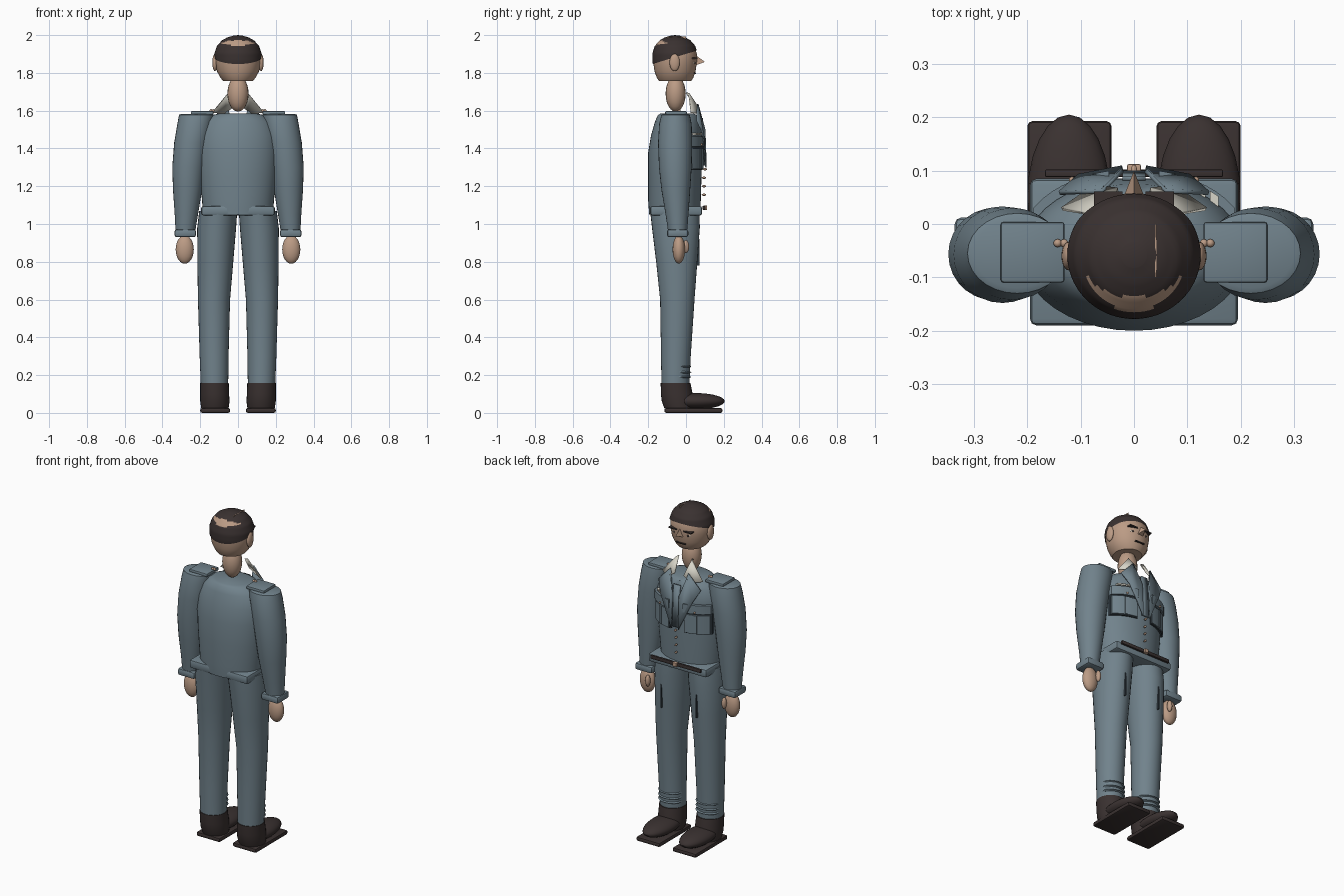
import bpy, bmesh, math
from mathutils import Vector, Matrix

if "Cube" in bpy.data.objects:
    bpy.data.objects.remove(bpy.data.objects["Cube"])


def material(name, rgb):
    m = bpy.data.materials.new(name)
    m.diffuse_color = (*rgb, 1)
    m.use_nodes = True
    m.node_tree.nodes["Principled BSDF"].inputs["Base Color"].default_value = m.diffuse_color
    return m


BLUE = material("blue_grey_cloth", (0.165, 0.225, 0.262))
DARK = material("dark_brown", (0.042, 0.031, 0.030))
SKIN = material("skin", (0.50, 0.33, 0.235))
CREAM = material("cream_cloth", (0.68, 0.66, 0.58))
SLIT = material("dark_blue_seam", (0.035, 0.05, 0.062))


def finish(name, bm, *mats, angle=40):
    bmesh.ops.recalc_face_normals(bm, faces=bm.faces)
    me = bpy.data.meshes.new(name)
    bm.to_mesh(me)
    bm.free()
    for m in mats:
        me.materials.append(m)
    me.shade_smooth()
    me.set_sharp_from_angle(angle=math.radians(angle))
    ob = bpy.data.objects.new(name, me)
    bpy.context.collection.objects.link(ob)
    return ob


def loft(name, rings, mat, n=28):
    """Capped stack of ellipses; ring = (z, x0, x1, y0, y1)."""
    bm = bmesh.new()
    loops = []
    for z, x0, x1, y0, y1 in rings:
        loops.append([bm.verts.new(((x0 + x1) / 2 + (x1 - x0) / 2 * math.cos(a),
                                    (y0 + y1) / 2 + (y1 - y0) / 2 * math.sin(a), z))
                      for a in (2 * math.pi * i / n for i in range(n))])
    for a, b in zip(loops, loops[1:]):
        for i in range(n):
            bm.faces.new((a[i], a[(i + 1) % n], b[(i + 1) % n], b[i]))
    bm.faces.new(loops[0])
    bm.faces.new(loops[-1])
    return finish(name, bm, mat)


def ball(name, c, r, mat, n=20):
    bm = bmesh.new()
    bmesh.ops.create_uvsphere(bm, u_segments=n, v_segments=n // 2 + 2, radius=1)
    bm.transform(Matrix.Translation(c) @ Matrix.Diagonal((*r, 1)))
    return finish(name, bm, mat)


def box(name, lo, hi, mat, bevel=0.0):
    lo, hi = Vector(lo), Vector(hi)
    bm = bmesh.new()
    bmesh.ops.create_cube(bm, size=1)
    bm.transform(Matrix.Translation((lo + hi) / 2) @ Matrix.Diagonal((*(hi - lo), 1)))
    if bevel:
        bmesh.ops.bevel(bm, geom=bm.edges[:], offset=bevel, segments=2, profile=0.5, affect='EDGES')
    return finish(name, bm, mat)


def plate(name, points, mat, thick=0.008):
    bm = bmesh.new()
    f = bm.faces.new([bm.verts.new(p) for p in points])
    bmesh.ops.triangulate(bm, faces=[f])
    ob = finish(name, bm, mat)
    mod = ob.modifiers.new("thickness", 'SOLIDIFY')
    mod.thickness, mod.offset = thick, 0
    return ob


def chest_plate(name, s, x0, x1, z0, z1, out, mat):
    """Slab that follows the curve of the chest, standing out from it."""
    bm = bmesh.new()
    n, rows = 8, []
    for i in range(n + 1):
        x = x0 + (x1 - x0) * i / n
        y = -0.055 + 0.14 * math.sqrt(1 - (x / 0.215) ** 2)
        rows.append([bm.verts.new((s * x, yy, z)) for yy, z in
                     ((y - 0.01, z0), (y + out, z0), (y + out, z1), (y - 0.01, z1))])
    for a, b in zip(rows, rows[1:]):
        for i in range(4):
            bm.faces.new((a[i], a[(i + 1) % 4], b[(i + 1) % 4], b[i]))
    bm.faces.new(rows[0])
    bm.faces.new(rows[-1])
    return finish(name, bm, mat)


# Jacket body and hem
loft("jacket", [(1.05, -.185, .185, -.195, .075), (1.12, -.19, .19, -.20, .078),
                (1.25, -.203, .203, -.20, .082), (1.38, -.21, .21, -.20, .085),
                (1.47, -.205, .205, -.185, .085), (1.54, -.18, .18, -.165, .075),
                (1.575, -.14, .14, -.15, .06), (1.585, -.10, .10, -.135, .04)], BLUE, 40)
box("jacket_hem", (-.195, -.19, 1.045), (.195, .085, 1.095), BLUE, .012)

# Head: rings give the skull, hair is a shell cut by a slanted line
SKULL = [(1.757, .078, .085), (1.775, .094, .097), (1.81, .112, .109), (1.86, .121, .116),
         (1.90, .121, .116), (1.94, .107, .103), (1.97, .080, .077), (1.985, .052, .05), (1.994, .02, .02)]
loft("head", [(z, -rx, rx, -.058 - ry, -.058 + ry) for z, rx, ry in SKULL], SKIN, 40)


def skull_radius(z):
    for (z0, a, b), (z1, c, d) in zip(SKULL, SKULL[1:]):
        if z <= z1:
            t = (z - z0) / (z1 - z0)
            return a + (c - a) * t, b + (d - b) * t
    return SKULL[-1][1:]


bm = bmesh.new()
N, ROWS, loops = 72, 24, []
for j in range(ROWS):
    ring = []
    for i in range(N):
        a = 2 * math.pi * i / N
        low = 1.88 + 0.036 * math.sin(a)
        z = low + (1.994 - low) * math.sin(math.pi / 2 * j / (ROWS - 1))
        rx, ry = skull_radius(z)
        ring.append(bm.verts.new(((rx + .004) * math.cos(a), -.058 + (ry + .004) * math.sin(a), z + .003)))
    loops.append(ring)
for a, b in zip(loops, loops[1:]):
    for i in range(N):
        bm.faces.new((a[i], a[(i + 1) % N], b[(i + 1) % N], b[i]))
top = bm.verts.new((0, -.058, 2.0))
for i in range(N):
    bm.faces.new((loops[-1][i], loops[-1][(i + 1) % N], top))
# Bare crescent at the back of the hair
for f in bm.faces:
    c = f.calc_center_median()
    if abs(c.x) < .093:
        k = math.sqrt(1 - (c.x / .093) ** 2)
        f.material_index = int(-.075 - .088 * k < c.y < -.075 - .062 * k and c.z > 1.92)
finish("hair", bm, DARK, SKIN)
box("hair_parting", (.039, -.10, 1.975), (.042, .0, 1.992), SKIN)

# Neck, nose, mouth
ball("neck", (0, -.055, 1.69), (.056, .053, .095), SKIN)
bm = bmesh.new()
nose = [bm.verts.new(p) for p in ((-.022, .045, 1.838), (.022, .045, 1.838), (0, .05, 1.895), (0, .10, 1.858))]
for t in ((0, 1, 2), (0, 1, 3), (1, 2, 3), (0, 2, 3)):
    bm.faces.new([nose[i] for i in t])
finish("nose", bm, SKIN)
box("mouth", (-.03, .03, 1.795), (.03, .054, 1.801), DARK)

# Belt, buckle, buttons, front placket
box("belt", (-.167, .088, 1.075), (.167, .102, 1.096), DARK, .003)
box("buckle", (-.013, .09, 1.074), (.013, .112, 1.097), SKIN, .003)
for i in range(4):
    ball("front_button", (0, .095 if i else .1, 1.29 - .045 * i), (.006, .012, .006), SKIN, 10)
plate("front_placket", [(-.022, .085, 1.56), (.022, .085, 1.56), (.022, .096, 1.31), (-.022, .096, 1.31)], BLUE)

for s in (-1, 1):
    side = "left_" if s < 0 else "right_"

    def mirror_loft(name, rings, mat, n=28):
        return loft(side + name, [(z, s * a, s * b, c, d) for z, a, b, c, d in rings], mat, n)

    def mirror_box(name, x0, x1, y0, y1, z0, z1, mat, bevel=0.0):
        xs = sorted((s * x0, s * x1))
        return box(side + name, (xs[0], y0, z0), (xs[1], y1, z1), mat, bevel)

    def mirror_plate(name, pts, mat):
        return plate(side + name, [(s * x, y, z) for x, y, z in pts], mat)

    # Face
    ball(side + "ear", (s * .122, -.06, 1.855), (.014, .027, .046), SKIN)
    mirror_box("eyebrow", .022, .075, .03, .061, 1.874, 1.881, DARK)
    ball(side + "eye_white", (s * .045, .036, 1.853), (.018, .012, .008), CREAM, 12)
    ball(side + "pupil", (s * .045, .043, 1.853), (.008, .008, .008), DARK, 12)

    # Sleeve, cuff, hand
    mirror_loft("sleeve", [(.95, .228, .33, -.093, .005), (1.05, .212, .335, -.108, .013),
                           (1.18, .19, .344, -.13, .022), (1.3, .175, .348, -.143, .03),
                           (1.43, .155, .338, -.148, .033), (1.53, .135, .321, -.142, .03),
                           (1.578, .125, .312, -.13, .02), (1.583, .14, .30, -.12, .01)], BLUE)
    mirror_box("cuff", .222, .336, -.10, .012, .93, .972, BLUE, .012)
    ball(side + "hand", (s * .282, -.038, .865), (.048, .033, .075), SKIN)
    ball(side + "thumb", (s * .255, .0, .88), (.014, .016, .035), SKIN, 12)

    # Shoulder strap with buttons
    mirror_box("shoulder_strap", .13, .25, -.11, .004, 1.578, 1.598, BLUE, .006)
    for x in (.131, .143):
        ball(side + "strap_button", (s * x, -.036, 1.60), (.008, .008, .008), SKIN, 10)

    # Shirt collar and lapel
    mirror_plate("collar", [(.045, .0, 1.695), (.055, .015, 1.69), (.135, .028, 1.59),
                            (.075, .07, 1.585), (.03, .065, 1.615)], CREAM)
    mirror_plate("lapel", [(.06, .062, 1.635), (.14, .058, 1.55), (.105, .09, 1.48),
                           (.022, .106, 1.30), (.022, .1, 1.50)], BLUE)

    # Chest pocket, flap, button
    chest_plate(side + "pocket_shadow", s, .047, .188, 1.285, 1.455, .005, SLIT)
    chest_plate(side + "chest_pocket", s, .052, .183, 1.29, 1.40, .012, BLUE)
    chest_plate(side + "pocket_pleat", s, .108, .124, 1.29, 1.40, .017, BLUE)
    chest_plate(side + "pocket_flap", s, .047, .188, 1.41, 1.462, .018, BLUE)
    ball(side + "pocket_button", (s * .116, .083, 1.42), (.006, .006, .006), SKIN, 10)

    # Trouser leg, side slit, ankle folds
    mirror_loft("trouser_leg", [(.15, .052, .197, -.13, .018), (.3, .05, .203, -.132, .025),
                                (.6, .042, .212, -.137, .045), (.8, .025, .215, -.158, .06),
                                (.98, .01, .216, -.18, .073), (1.07, .004, .205, -.19, .072)], BLUE, 32)
    mirror_box("trouser_slit", .115, .121, .03, .072, .78, .92, SLIT)
    for z in (.19, .215, .245):
        mirror_loft("ankle_fold", [(z - .006, .054, .196, -.10, .018), (z, .052, .198, -.10, .029),
                                   (z + .006, .054, .196, -.10, .018)], BLUE, 24)

    # Boot: shaft, toe, sole
    mirror_loft("boot_shaft", [(.025, .05, .195, -.115, .04), (.06, .045, .2, -.128, .04),
                               (.10, .047, .2, -.133, .035), (.157, .049, .2, -.134, .024)], DARK)
    ball(side + "boot_toe", (s * .122, .05, .062), (.078, .155, .043), DARK, 24)
    mirror_box("boot_sole", .042, .2, -.115, .193, 0, .026, DARK, .01)

# Ribbon bar above the right pocket
for i in range(4):
    chest_plate("ribbon_bar", 1, .07 + .024 * i, .086 + .024 * i, 1.472, 1.482, .012, CREAM)
